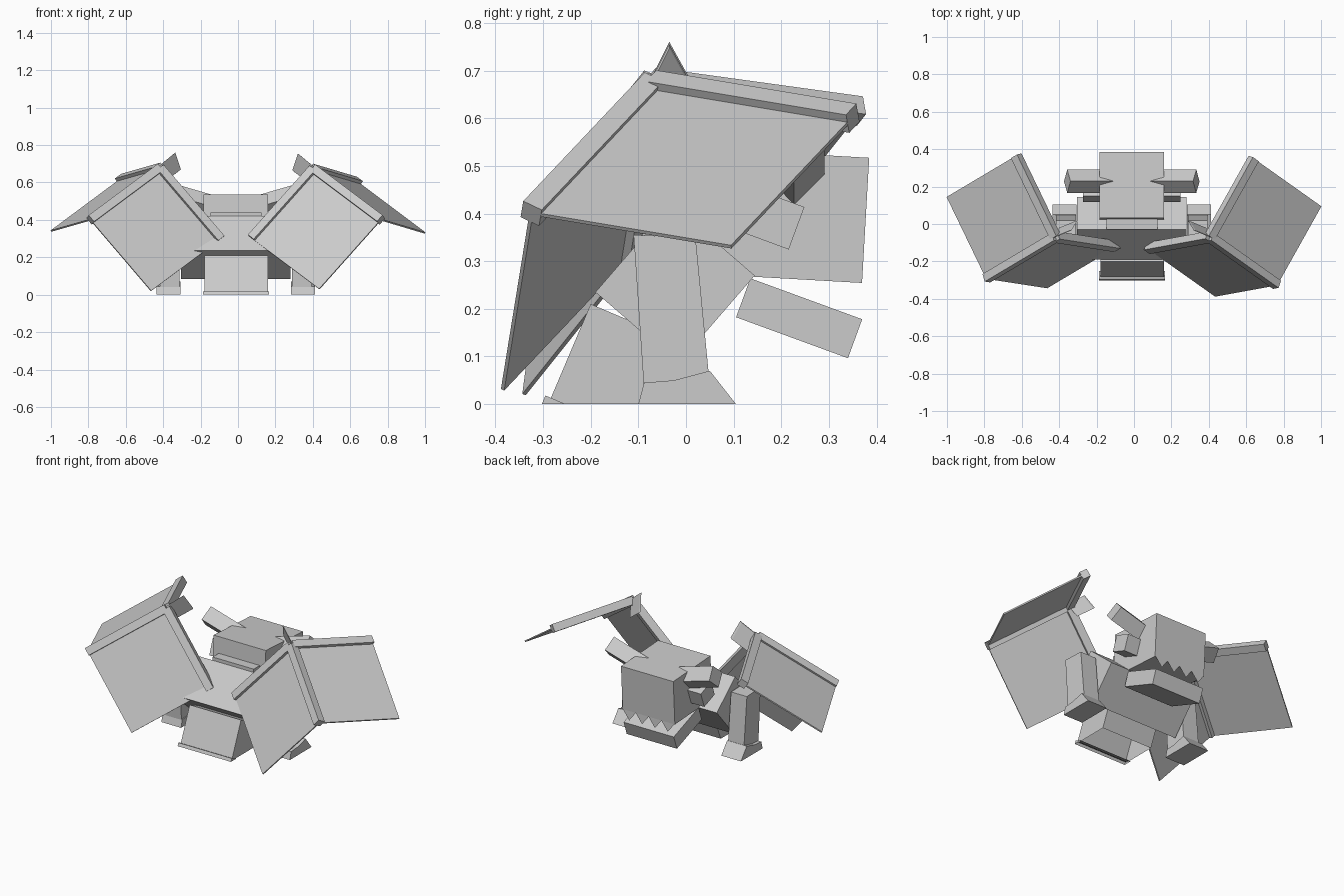
import bpy, bmesh
from mathutils import Vector as V

if "Cube" in bpy.data.objects:
    bpy.data.objects.remove(bpy.data.objects["Cube"])

MID = -0.012  # mirror plane of the body

grey = bpy.data.materials.new("plain grey")
grey.use_nodes = True
COLOUR = (0.6, 0.6, 0.6, 1)
grey.diffuse_color = COLOUR
grey.node_tree.nodes["Principled BSDF"].inputs["Base Color"].default_value = COLOUR


def finish(name, bm, cut_at_ground=False):
    if cut_at_ground:
        bmesh.ops.bisect_plane(bm, geom=bm.verts[:] + bm.edges[:] + bm.faces[:],
                               plane_co=(0, 0, 0), plane_no=(0, 0, 1), clear_inner=True)
    bmesh.ops.recalc_face_normals(bm, faces=bm.faces)
    mesh = bpy.data.meshes.new(name)
    bm.to_mesh(mesh)
    bm.free()
    mesh.materials.append(grey)
    bpy.context.collection.objects.link(bpy.data.objects.new(name, mesh))


def extrude(name, corners, offset, cut=False):
    """Push a flat outline along an offset to make a solid."""
    bm = bmesh.new()
    face = bm.faces.new([bm.verts.new(c) for c in corners])
    new = bmesh.ops.extrude_face_region(bm, geom=[face], use_keep_orig=True)
    bmesh.ops.translate(bm, vec=offset,
                        verts=[g for g in new["geom"] if isinstance(g, bmesh.types.BMVert)])
    finish(name, bm, cut)


def prism(name, profile, x0, x1, cut=False):
    """Side outline in y and z, carried from x0 to x1."""
    extrude(name, [(x0, y, z) for y, z in profile], V((x1 - x0, 0, 0)), cut)


def bar(name, start, end, width, hint):
    """Square bar between two points, one side turned to the hint."""
    d = (end - start).normalized()
    u = (hint - d * hint.dot(d)).normalized() * width / 2
    w = d.cross(u)
    extrude(name, [start + u + w, start + u - w, start - u - w, start - u + w], end - start)


def tilted(corner, along, length, height):
    """Rectangle in y and z from its upper corner, running along a direction."""
    c, a = V(corner), V(along).normalized()
    down = V((a.y, -a.x))
    return [c, c + a * length, c + a * length + down * height, c + down * height]


# Body, neck, head and jaw
prism("body", tilted((-0.19, 0.235), (0.16, 0.185), 0.245, 0.23), -0.305, 0.28)
prism("neck", [(-0.03, 0.44), (0.1, 0.44), (0.1, 0.3), (-0.03, 0.3)], -0.147, 0.125)
prism("head", tilted((0.033, 0.537), (0.35, -0.02), 0.352, 0.263), -0.185, 0.161)
prism("jaw", tilted((0.135, 0.264), (0.235, -0.086), 0.25, 0.087), -0.178, 0.154)

# Row of flat teeth under the snout
bm = bmesh.new()
count, step = 4, 0.085
for i in range(count):
    x = MID + (i - count / 2) * step
    bm.faces.new([bm.verts.new(c) for c in
                  ((x, 0.37, 0.255), (x + step, 0.37, 0.255), (x + step / 2, 0.372, 0.2))])
finish("teeth", bm)

# Hind block with its base slab, both cut off by the ground
TILT = (0.92, -0.39)
prism("hind_block", tilted((-0.2, 0.21), TILT, 0.2, 0.22), -0.18, 0.16, True)
prism("base_slab", tilted((-0.295, 0.018), TILT, 0.2, 0.05), -0.188, 0.165, True)

# Paired horns, cheeks, legs and feet
for side, s in (("left", 1), ("right", -1)):
    bar(side + "_horn", V((MID + s * 0.1, 0.228, 0.462)), V((MID + s * 0.345, 0.228, 0.533)),
        0.088, V((0, 1, 1)))
    prism(side + "_cheek", tilted((0.15, 0.45), (0.1, -0.037), 0.105, 0.095),
          MID + s * 0.15, MID + s * 0.26)
    prism(side + "_leg", [(-0.11, 0.355), (0.02, 0.35), (0.048, 0.06), (-0.088, 0.03)],
          MID + s * 0.3, MID + s * 0.405)
    prism(side + "_foot", [(-0.088, 0.045), (-0.025, 0.05), (0.05, 0.07), (0.105, 0), (-0.1, 0)],
          MID + s * 0.295, MID + s * 0.425)

# Wings: elbow, shoulder, front finger tip and rear finger tip of each
WINGS = {
    "left": (V((0.405, -0.07, 0.67)), V((0.075, -0.13, 0.3)),
             V((0.765, -0.325, 0.4)), V((0.64, 0.35, 0.6))),
    "right": (V((-0.42, -0.07, 0.675)), V((-0.095, -0.12, 0.295)),
              V((-0.79, -0.29, 0.4)), V((-0.63, 0.365, 0.615))),
}
for side, (elbow, shoulder, front, rear) in WINGS.items():
    s = 1 if side == "left" else -1
    fore, back = shoulder - elbow, rear - elbow
    finger = front - elbow
    for part, edge, other in (("front", fore, finger), ("rear", back, finger)):
        n = edge.cross(other).normalized() * 0.008
        extrude(f"{side}_{part}_membrane",
                [elbow - n / 2, front - n / 2, front + edge - n / 2, elbow + edge - n / 2], n)
    for part, tip, n in (("arm", shoulder, fore.cross(finger)),
                         ("front_finger", front, fore.cross(finger)),
                         ("rear_finger", rear, back.cross(finger))):
        bar(f"{side}_{part}", elbow, tip, 0.045, n)
    # Flat thumb behind the elbow
    thumb = [(0, 0, 0.015), (-0.085, 0.035, 0.085), (-0.115, 0.085, -0.005), (-0.03, 0.05, -0.07)]
    extrude(side + "_thumb", [elbow + V((s * x, y, z)) for x, y, z in thumb], V((s * 0.01, 0, -0.008)))
